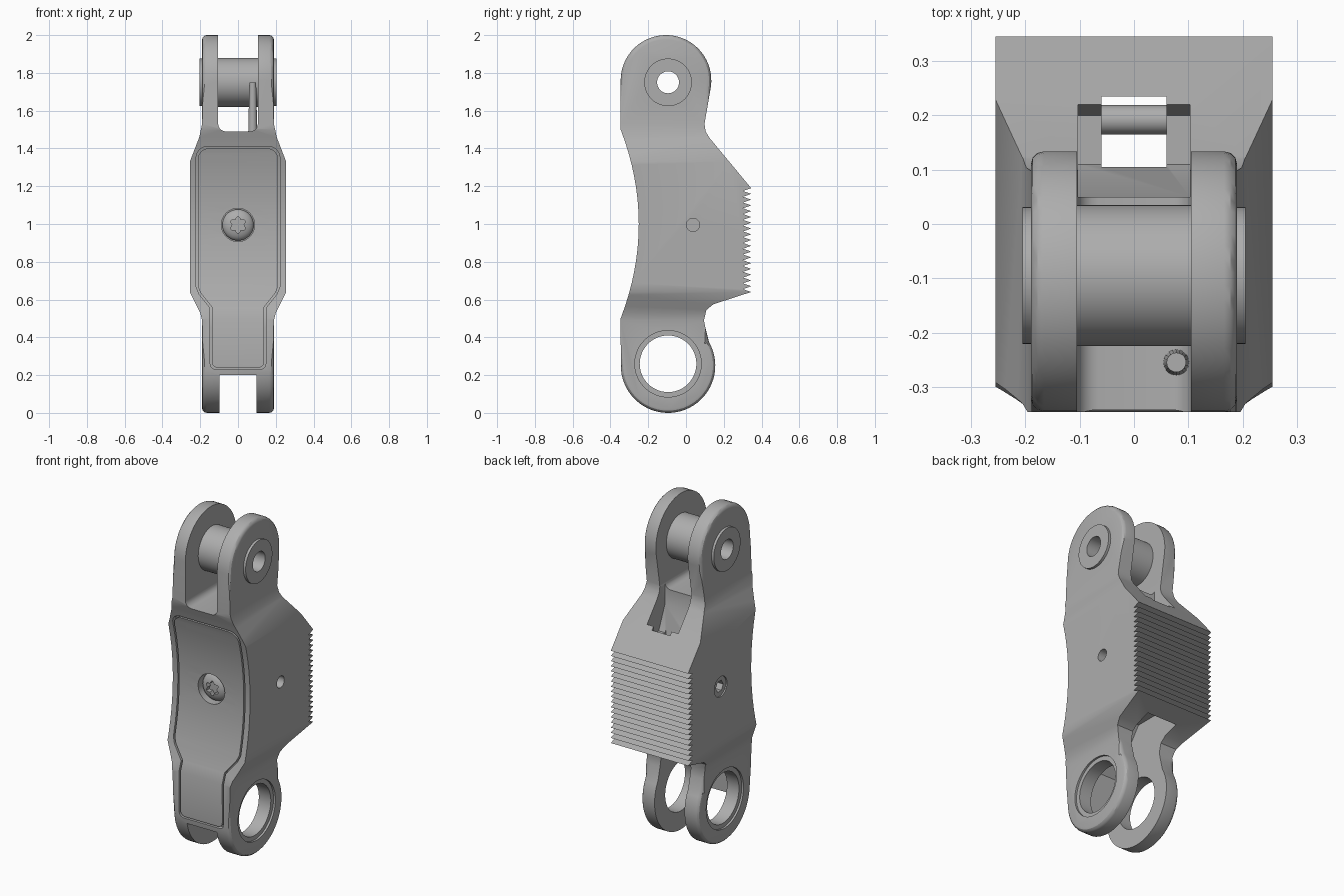
import bpy, bmesh
from math import cos, sin, pi, radians
from mathutils import Matrix

cube = bpy.data.objects.get("Cube")
if cube:
    bpy.data.objects.remove(cube, do_unlink=True)

grey = bpy.data.materials.new("machined_grey")
grey.use_nodes = True
grey.diffuse_color = (0.42, 0.42, 0.42, 1)
grey.node_tree.nodes["Principled BSDF"].inputs["Base Color"].default_value = (0.42, 0.42, 0.42, 1)


def finish(bm, name):
    bmesh.ops.recalc_face_normals(bm, faces=bm.faces)
    mesh = bpy.data.meshes.new(name)
    bm.to_mesh(mesh)
    bm.free()
    obj = bpy.data.objects.new(name, mesh)
    bpy.context.collection.objects.link(obj)
    mesh.materials.append(grey)
    return obj


def prism(name, pts, axis, lo, hi):
    """Extrude an outline: (y, z) points along x, or (x, z) points along y."""
    bm = bmesh.new()
    place = (lambda p, d: (d, p[0], p[1])) if axis == "x" else (lambda p, d: (p[0], d, p[1]))
    face = bm.faces.new([bm.verts.new(place(p, lo)) for p in pts])
    new = bmesh.ops.extrude_face_region(bm, geom=[face])["geom"]
    step = place((0, 0), hi - lo)
    bmesh.ops.translate(bm, vec=step, verts=[v for v in new if isinstance(v, bmesh.types.BMVert)])
    return finish(bm, name)


def arc(cx, cz, r, start, end, n):
    return [(cx + r * cos(radians(start + (end - start) * i / n)),
             cz + r * sin(radians(start + (end - start) * i / n))) for i in range(n + 1)]


def circle(cx, cz, r, n=48):
    return arc(cx, cz, r, 0, 360, n)[:-1]


def box(x, y0, y1, z0, z1):
    return prism("cutter", [(y0, z0), (y1, z0), (y1, z1), (y0, z1)], "x", -x, x)


def mirrored(half):
    return half + [(-x, z) for x, z in reversed(half)]


def boolean(obj, tool, op="DIFFERENCE", keep=False):
    mod = obj.modifiers.new("cut", "BOOLEAN")
    mod.operation, mod.solver, mod.object = op, "EXACT", tool
    select(obj)
    bpy.ops.object.modifier_apply(modifier=mod.name)
    if not keep:
        bpy.data.objects.remove(tool, do_unlink=True)


def select(obj):
    bpy.ops.object.select_all(action="DESELECT")
    obj.select_set(True)
    bpy.context.view_layer.objects.active = obj


def front_y(z):
    """Concave front surface."""
    return max(-0.346, -0.25 - 0.096 * ((z - 1.0) / 0.5) ** 2)


# Side outline with both lugs, the toothed back and the hollow front
PIN_Y, PIN_Z, BORE_Z = -0.095, 1.75, 0.25
pitch = 0.55 / 18
side = arc(-0.095, BORE_Z, 0.25, 180, 390, 36)
side += [(0.103, 0.45), (0.095, 0.49), (0.108, 0.545), (0.145, 0.575), (0.345, 0.64)]
for i in range(18):
    z = 0.64 + i * pitch
    side += [(0.302, z + pitch / 2), (0.345, z + pitch)]
side += [(0.125, 1.455), (0.104, 1.49), (0.098, 1.53)]
side += arc(-0.106, 1.76, 0.24, -8, 180, 32)
side += [(front_y(1.5 - i / 16), 1.5 - i / 16) for i in range(17)]
body = prism("link_body", side, "x", -0.3, 0.3)

# Front outline: wide middle, narrow lugs
half = [(0.19, -0.1), (0.19, 0.49), (0.2, 0.53), (0.255, 0.64),
        (0.255, 1.33), (0.205, 1.46), (0.19, 1.53), (0.19, 2.1)]
boolean(body, prism("cutter", mirrored(half), "y", -0.6, 0.6), "INTERSECT")

# Round the outer rims of the lugs
bm = bmesh.new()
bm.from_mesh(body.data)
rims = [e for e in bm.edges if e.is_manifold and e.calc_face_angle() > 1
        and all(abs(v.co.x) > 0.15 and not 0.45 < v.co.z < 1.58 for v in e.verts)
        and e.verts[0].co.x * e.verts[1].co.x > 0]
bmesh.ops.bevel(bm, geom=rims, offset=0.024, segments=3, profile=0.5, affect="EDGES")
bm.to_mesh(body.data)
bm.free()


# Front panel set into a matching recess
def panel_tool(d):
    zs = [0.1 + 0.05 * i for i in range(29)]
    strip = [(front_y(z) + 0.03, z) for z in zs] + [(-0.6, zs[-1]), (-0.6, zs[0])]
    tool = prism("panel_tool", strip, "x", -0.4, 0.4)
    w, n, b, t = 0.222 - d, 0.147 - d, 0.23 + d, 1.41 - d
    outline = arc(n - 0.03, b + 0.03, 0.03, -90, 0, 5)
    outline += [(n, 0.555 + d / 2), (w - 0.015, 0.63 + d / 2), (w, 0.67)]
    outline += arc(w - 0.06, t - 0.06, 0.06, 0, 90, 6)
    boolean(tool, prism("cutter", mirrored(outline), "y", -0.7, 0.3), "INTERSECT")
    return tool


panel = panel_tool(0.009)
panel.name = "front_panel"
boolean(panel, body, "INTERSECT", keep=True)
boolean(body, panel_tool(0))

# Top fork slot with rounded floor corners
slot = arc(0.065, 1.53, 0.04, -90, 0, 5) + [(0.105, 2.2)]
boolean(body, prism("cutter", mirrored(slot), "y", -0.6, 0.6))

# Bottom fork slot, and the cavity rising behind the front wall
boolean(body, box(0.098, -0.6, 0.6, -0.2, 0.2))
cavity = [(-0.27, -0.1), (-0.27, 0.48), (-0.08, 0.74), (0.235, 0.74), (0.235, -0.1)]
boolean(body, prism("cutter", cavity, "x", -0.099, 0.099))

# Vertical shaft through the body with a wider throat above
boolean(body, box(0.06, 0.105, 0.235, 0.3, 1.8))
throat = [(0.05, 1.4), (0.11, 1.26), (0.2, 1.26), (0.235, 1.4), (0.235, 1.7), (0.05, 1.7)]
boolean(body, prism("cutter", throat, "x", -0.103, 0.103))

# Lug bores, with a shallow step around the lower ones
boolean(body, prism("cutter", circle(PIN_Y, PIN_Z, 0.11), "x", -0.4, 0.4))
boolean(body, prism("cutter", circle(PIN_Y, 0.26, 0.15), "x", -0.4, 0.4))
for s in (-1, 1):
    boolean(body, prism("cutter", circle(PIN_Y, 0.26, 0.176), "x", s * 0.178, s * 0.3))

# Cross screw holes: plain on one side, stepped hexagon on the other
boolean(body, prism("cutter", circle(0.037, 0.995, 0.035, 24), "x", 0.12, 0.4))
boolean(body, prism("cutter", circle(0.037, 0.995, 0.06, 32), "x", -0.4, -0.247))
boolean(body, prism("cutter", circle(0.037, 0.995, 0.035, 6), "x", -0.4, -0.15))

# Round pocket for the front screw
for part in (panel, body):
    boolean(part, prism("cutter", circle(0, 0.995, 0.088), "y", -0.5, -0.2))

# Front screw: domed head with a six-lobed socket
bm = bmesh.new()
bmesh.ops.create_uvsphere(bm, u_segments=40, v_segments=20, radius=0.083)
bmesh.ops.scale(bm, vec=(1, 1, 0.5), verts=bm.verts)
bmesh.ops.rotate(bm, cent=(0, 0, 0), matrix=Matrix.Rotation(pi / 2, 3, "X"), verts=bm.verts)
bmesh.ops.translate(bm, vec=(0, -0.207, 0.995), verts=bm.verts)
screw = finish(bm, "front_screw")
star = [((0.037 + 0.007 * cos(6 * a)) * sin(a), 0.995 + (0.037 + 0.007 * cos(6 * a)) * cos(a))
        for a in (2 * pi * i / 48 for i in range(48))]
boolean(screw, prism("cutter", star, "y", -0.4, -0.215))

# Hollow roller pin between the top lugs, with end flanges
roller = prism("top_roller", circle(PIN_Y, PIN_Z, 0.13, 56), "x", -0.106, 0.106)
parts = [body, panel, screw, roller]
boolean(roller, prism("cutter", circle(PIN_Y, PIN_Z, 0.058), "x", -0.4, 0.4))
for s, label in ((1, "left"), (-1, "right")):
    flange = prism(label + "_flange", circle(PIN_Y, PIN_Z, 0.126, 56), "x", s * 0.1, s * 0.205)
    boolean(flange, prism("cutter", circle(PIN_Y, PIN_Z, 0.058), "x", -0.4, 0.4))
    parts.append(flange)

# Small upright peg in the fork, and the cross rod inside the shaft
bm = bmesh.new()
bmesh.ops.create_cone(bm, cap_ends=True, segments=20, radius1=0.024, radius2=0.018, depth=0.27,
                      matrix=Matrix.Translation((0.078, -0.255, 1.615)))
parts.append(finish(bm, "fork_peg"))
parts.append(prism("cross_rod", circle(0.192, 0.9, 0.027, 20), "x", -0.08, 0.08))

for obj in parts:
    select(obj)
    bpy.ops.object.shade_smooth_by_angle(angle=radians(30))
